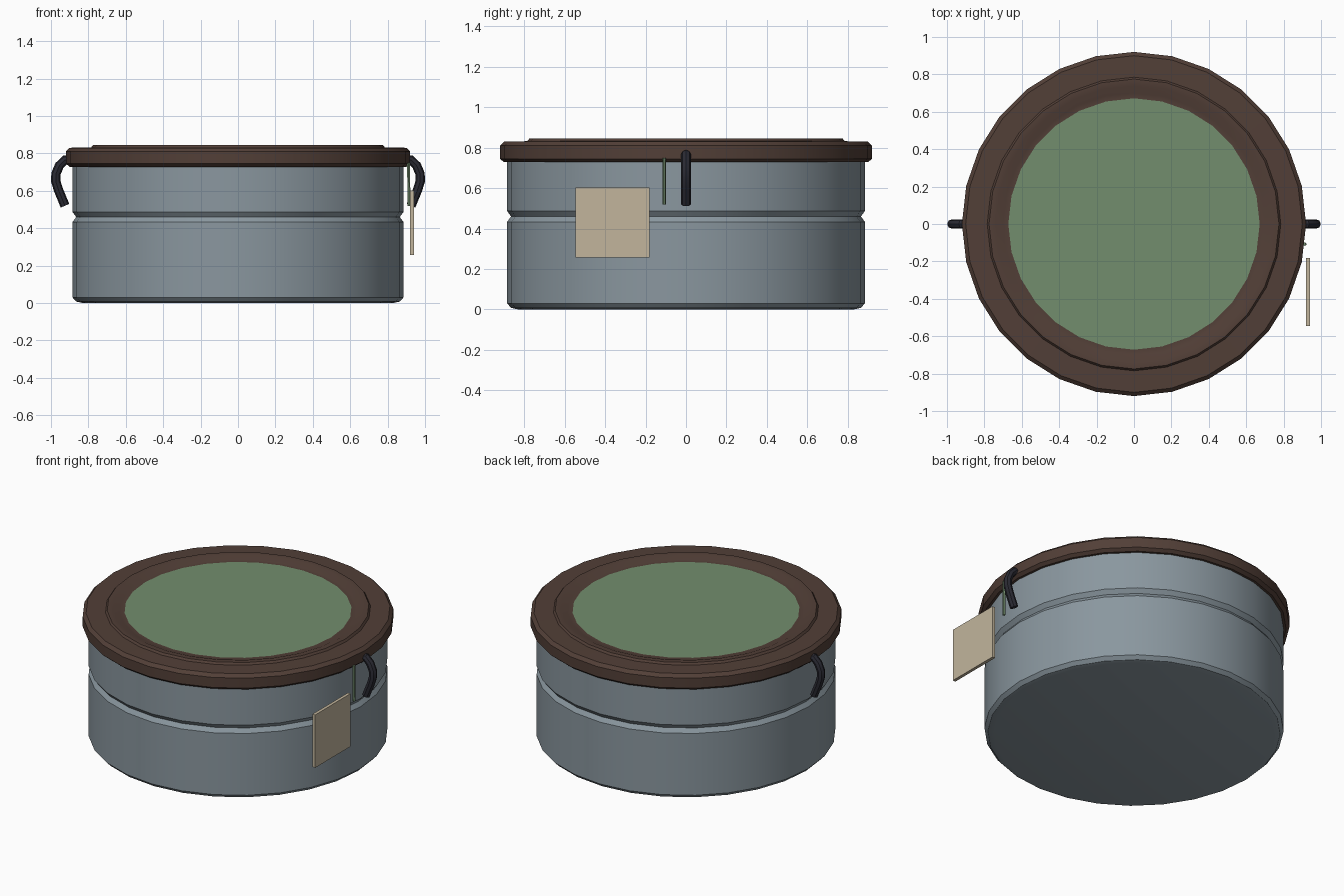
import bpy, bmesh, math
from mathutils import Vector

if "Cube" in bpy.data.objects:
    bpy.data.objects.remove(bpy.data.objects["Cube"])

SIDES = 28


def srgb(r, g, b):
    f = lambda c: c / 12.92 if c <= 0.04045 else ((c + 0.055) / 1.055) ** 2.4
    return tuple(f(v / 255) for v in (r, g, b)) + (1,)


def material(name, *rgb):
    m = bpy.data.materials.new(name)
    m.diffuse_color = srgb(*rgb)
    m.use_nodes = True
    m.node_tree.nodes["Principled BSDF"].inputs["Base Color"].default_value = m.diffuse_color
    return m


steel = material("grey steel", 138, 151, 159)
wood = material("dark brown", 82, 63, 55)
green = material("sage green", 114, 141, 109)
black = material("blue black", 42, 42, 51)
tan = material("tan card", 194, 181, 156)


def finish(name, bm, mat, smooth=True):
    bmesh.ops.recalc_face_normals(bm, faces=bm.faces)
    mesh = bpy.data.meshes.new(name)
    bm.to_mesh(mesh)
    bm.free()
    ob = bpy.data.objects.new(name, mesh)
    bpy.context.collection.objects.link(ob)
    mesh.materials.append(mat)
    if smooth:
        bpy.ops.object.select_all(action='DESELECT')
        ob.select_set(True)
        bpy.context.view_layer.objects.active = ob
        bpy.ops.object.shade_smooth_by_angle(angle=math.radians(30))
    return ob


def skin(bm, rings):
    for a, b in zip(rings, rings[1:]):
        n = len(a)
        for i in range(n):
            bm.faces.new((a[i], a[(i + 1) % n], b[(i + 1) % n], b[i]))
    bm.faces.new(rings[0])
    bm.faces.new(rings[-1])


def lathe(name, profile, mat):
    bm = bmesh.new()
    ang = [2 * math.pi * i / SIDES for i in range(SIDES)]
    skin(bm, [[bm.verts.new((r * math.cos(a), r * math.sin(a), z)) for a in ang]
              for r, z in profile])
    return finish(name, bm, mat)


def tube(name, path, radius, mat, sides=8):
    # tube along a path lying in a plane of constant y
    bm = bmesh.new()
    pts = [Vector(p) for p in path]
    rings = []
    for i, p in enumerate(pts):
        t = (pts[min(i + 1, len(pts) - 1)] - pts[max(i - 1, 0)]).normalized()
        u = Vector((0, 1, 0))
        v = t.cross(u)
        rings.append([bm.verts.new(p + radius * (u * math.cos(2 * math.pi * k / sides)
                                                 + v * math.sin(2 * math.pi * k / sides)))
                      for k in range(sides)])
    skin(bm, rings)
    return finish(name, bm, mat)


# Drum body with a V groove around the middle
lathe("drum_body", [(0.83, 0), (0.865, 0.008), (0.885, 0.03), (0.885, 0.433),
                    (0.865, 0.46), (0.885, 0.487), (0.885, 0.76)], steel)

# Lid with raised inner ring; its centre face is the green panel
lid = lathe("lid", [(0.87, 0.728), (0.90, 0.728), (0.92, 0.745), (0.92, 0.81),
                    (0.90, 0.83), (0.785, 0.832), (0.775, 0.845), (0.74, 0.845),
                    (0.70, 0.828), (0.672, 0.828)], wood)
lid.data.materials.append(green)
for f in lid.data.polygons:
    if len(f.vertices) == SIDES and f.center.z > 0.8:
        f.material_index = 1

# Hooked clips on both sides
for side, label in ((1, "right"), (-1, "left")):
    path = [(0.89, 0.765), (0.925, 0.765), (0.955, 0.735), (0.974, 0.69),
            (0.974, 0.65), (0.96, 0.605), (0.925, 0.52)]
    tube(label + "_clip", [(side * x, 0, z) for x, z in path], 0.025, black)

# Hanging cord and tag on the right side
tube("tag_cord", [(0.912, -0.108, 0.75), (0.914, -0.108, 0.52)], 0.009, green, 6)
bm = bmesh.new()
bmesh.ops.create_cube(bm, size=1)
bmesh.ops.scale(bm, vec=(0.02, 0.365, 0.345), verts=bm.verts)
bmesh.ops.translate(bm, vec=(0.93, -0.364, 0.43), verts=bm.verts)
finish("tag", bm, tan, smooth=False)
